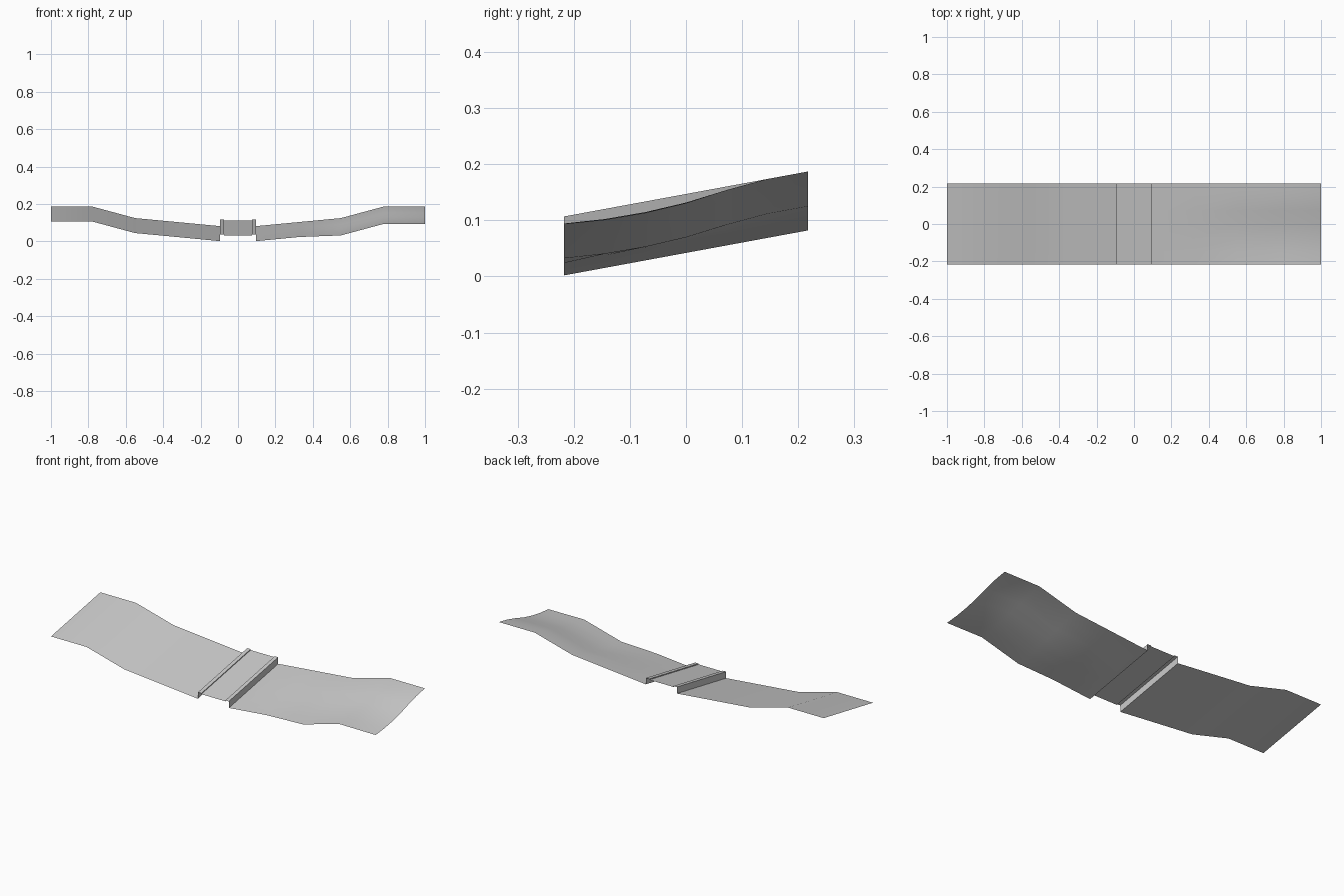
import bpy, math

if "Cube" in bpy.data.objects:
    bpy.data.objects.remove(bpy.data.objects["Cube"])

HALF = 0.217
ROWS = [-HALF + i * 2 * HALF / 6 for i in range(7)]
RISE = 0.08                      # climb from front to back
# sag of the right bank at each row, front to back
SAG = [-0.014, -0.020, -0.021, -0.017, -0.007, 0.0, 0.0]


def sheet(name, profile, sag=None):
    """Sweep an (x, z, sag weight) profile up the slope."""
    verts, faces = [], []
    n = len(profile)
    for i, y in enumerate(ROWS):
        for x, z, w in profile:
            dz = RISE * i / 6 + (sag[i] * w if sag else 0)
            verts.append((x, y, z + dz))
    for i in range(6):
        for j in range(n - 1):
            a = i * n + j
            faces.append((a, a + 1, a + n + 1, a + n))
    me = bpy.data.meshes.new(name)
    me.from_pydata(verts, [], faces)
    me.update()
    ob = bpy.data.objects.new(name, me)
    bpy.context.collection.objects.link(ob)
    bpy.context.view_layer.objects.active = ob
    ob.select_set(True)
    bpy.ops.object.shade_smooth_by_angle(angle=math.radians(35))
    ob.select_set(False)
    return ob


# grassy banks: distance from centre, front height, sag weight
bank = [(0.096, 0.002, 0), (0.327, 0.024, 0), (0.55, 0.045, 0.9),
        (0.78, 0.107, 0.9), (1.0, 0.107, 1.0)]
sheet("left_bank", [(-x, z, 0) for x, z, w in reversed(bank)])
sheet("right_bank", bank, SAG)

# road surface
sheet("road", [(-0.074, 0.033, 0), (0.074, 0.033, 0)])

# kerbs: outer wall, flat top, inner step
kerb = [(0.096, 0.002, 0), (0.095, 0.038, 0), (0.074, 0.038, 0), (0.074, 0.033, 0)]
sheet("left_kerb", [(-x, z, w) for x, z, w in kerb])
sheet("right_kerb", kerb[::-1])
